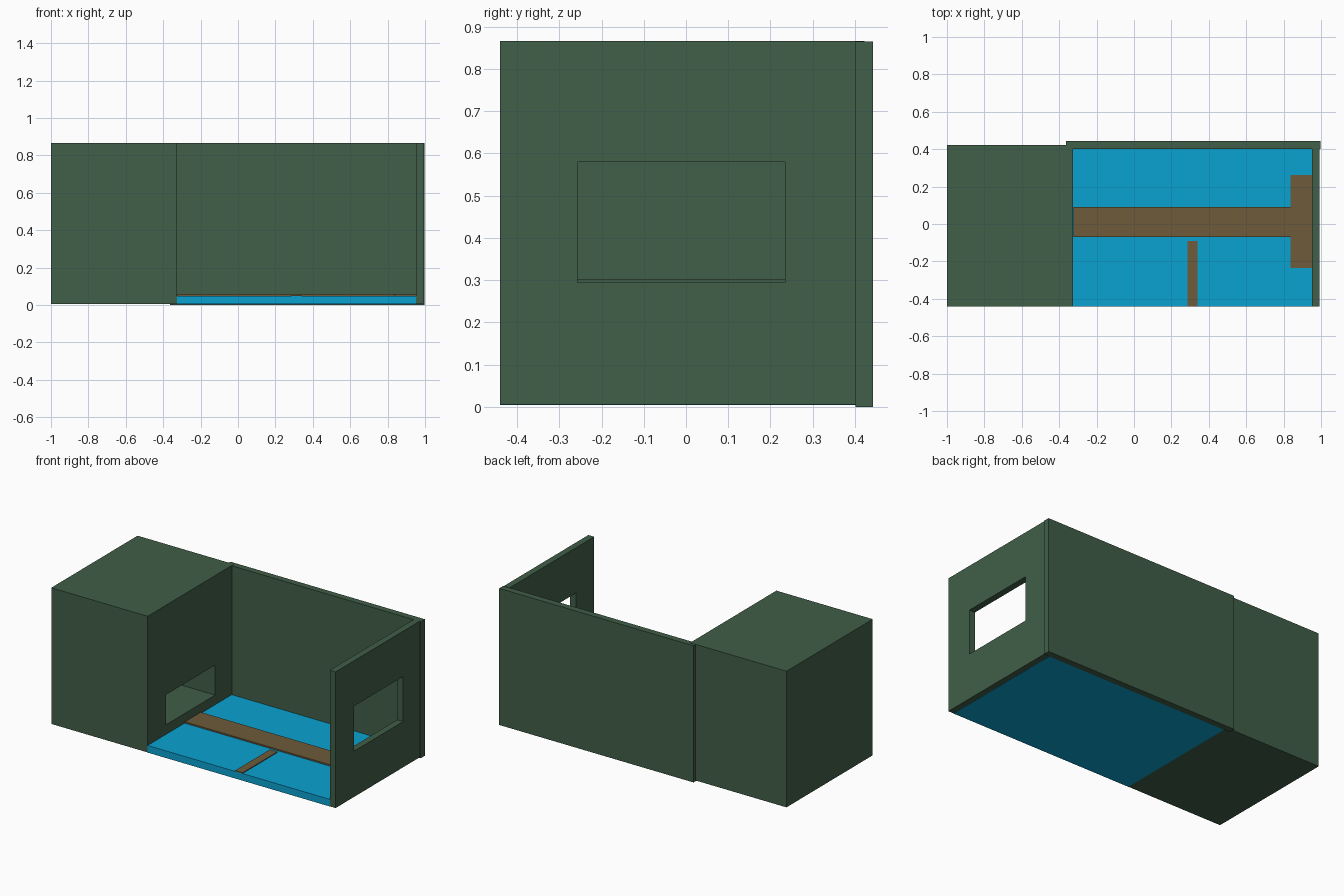
import bpy

if "Cube" in bpy.data.objects:
    bpy.data.objects.remove(bpy.data.objects["Cube"])


def material(name, rgb):
    m = bpy.data.materials.new(name)
    m.diffuse_color = (*rgb, 1)
    m.use_nodes = True
    m.node_tree.nodes["Principled BSDF"].inputs["Base Color"].default_value = m.diffuse_color
    return m


GREEN = material("dark_green", (0.052, 0.112, 0.065))
BLUE = material("water_blue", (0.003, 0.36, 0.64))
BROWN = material("wood_brown", (0.153, 0.105, 0.043))


def box(name, x, y, z, mat=None):
    """Box spanning the given (min, max) ranges."""
    centre = [(a + b) / 2 for a, b in (x, y, z)]
    bpy.ops.mesh.primitive_cube_add(size=1, location=centre)
    ob = bpy.context.object
    ob.name = name
    ob.scale = [b - a for a, b in (x, y, z)]
    bpy.ops.object.transform_apply(location=False, rotation=False, scale=True)
    if mat:
        ob.data.materials.append(mat)
    return ob


def cut(target, x, y, z):
    """Cut a rectangular opening out of a part."""
    cutter = box("opening_cutter", x, y, z, target.data.materials[0])
    cutter.hide_render = True
    mod = target.modifiers.new("opening", 'BOOLEAN')
    mod.operation = 'DIFFERENCE'
    mod.solver = 'EXACT'
    mod.object = cutter
    bpy.context.view_layer.objects.active = target
    bpy.ops.object.modifier_apply(modifier=mod.name)
    bpy.data.objects.remove(cutter, do_unlink=True)


# Solid block with a recess facing the floor
block = box("left_block", (-1.0, -0.325), (-0.44, 0.423), (0.005, 0.867), GREEN)
cut(block, (-0.72, -0.2), (-0.257, 0.235), (0.11, 0.30))

# Walls, the right one with a window
box("back_wall", (-0.363, 0.998), (0.402, 0.443), (0.0, 0.865), GREEN)
right_wall = box("right_wall", (0.951, 0.992), (-0.44, 0.405), (0.005, 0.867), GREEN)
cut(right_wall, (0.9, 1.1), (-0.257, 0.235), (0.295, 0.58))

# Floor
box("floor", (-0.327, 0.953), (-0.44, 0.405), (0.004, 0.049), BLUE)

# Raised strips on the floor
box("long_path", (-0.323, 0.841), (-0.07, 0.09), (0.03, 0.058), BROWN)
box("path_end", (0.838, 0.951), (-0.236, 0.261), (0.03, 0.057), BROWN)
box("side_path", (0.287, 0.34), (-0.44, -0.09), (0.045, 0.054), BROWN)
